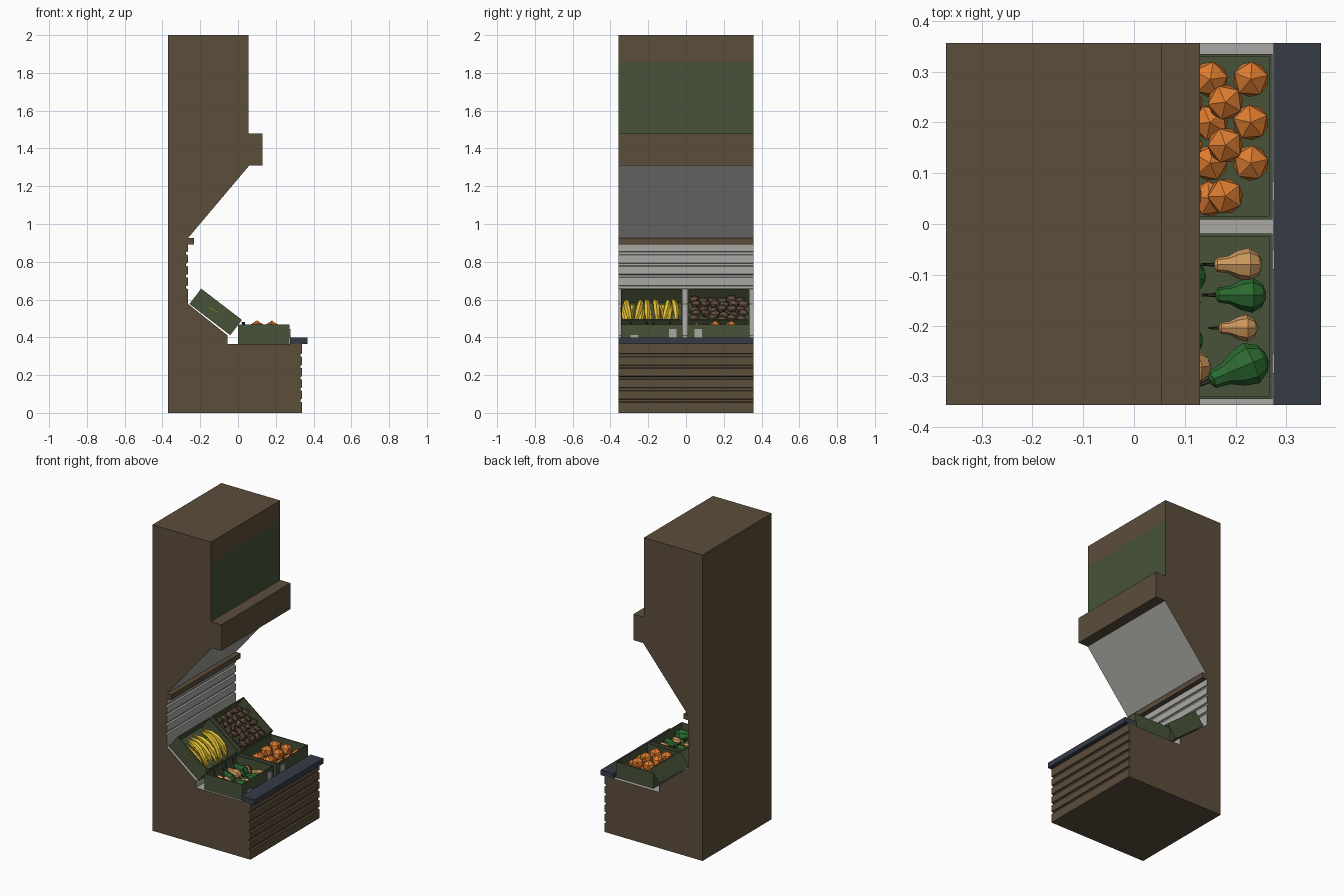
import bpy, bmesh, math, random
from mathutils import Matrix, Vector

if "Cube" in bpy.data.objects:
    bpy.data.objects.remove(bpy.data.objects["Cube"])

random.seed(4)


def material(name, r, g, b):
    m = bpy.data.materials.new(name)
    lin = [((c / 255 + 0.055) / 1.055) ** 2.4 for c in (r, g, b)]
    m.diffuse_color = (*lin, 1)
    m.use_nodes = True
    m.node_tree.nodes["Principled BSDF"].inputs["Base Color"].default_value = m.diffuse_color
    return m


BROWN = material("brown wood", 92, 77, 59)
GREEN = material("crate green", 71, 82, 56)
GREY = material("light grey", 170, 169, 165)
NAVY = material("navy counter", 54, 60, 70)
YELLOW = material("banana yellow", 232, 196, 52)
POTATO = material("potato brown", 98, 78, 62)
ORANGE = material("orange", 220, 124, 48)
LEAF = material("squash green", 44, 106, 48)
TAN = material("squash tan", 206, 152, 94)
STEM = material("dark stem", 58, 54, 40)


def finish(name, bm, *mats):
    bmesh.ops.recalc_face_normals(bm, faces=bm.faces)
    me = bpy.data.meshes.new(name)
    bm.to_mesh(me)
    bm.free()
    for m in mats:
        me.materials.append(m)
    ob = bpy.data.objects.new(name, me)
    bpy.context.collection.objects.link(ob)
    return ob


def box(name, lo, hi, mat):
    lo, hi = Vector(lo), Vector(hi)
    bm = bmesh.new()
    bmesh.ops.create_cube(bm, size=1, matrix=Matrix.Translation((lo + hi) / 2)
                          @ Matrix.Diagonal((*(hi - lo), 1)))
    return finish(name, bm, mat)


def tube(bm, points, radii, sides, mtx, mat=0):
    """Faceted tube through points lying in an xz plane."""
    pts, rings = [Vector(p) for p in points], []
    for i, (p, r) in enumerate(zip(pts, radii)):
        t = (pts[min(i + 1, len(pts) - 1)] - pts[max(i - 1, 0)]).normalized()
        u = t.cross(Vector((0, 1, 0))).normalized()
        v = t.cross(u)
        rings.append([bm.verts.new(mtx @ (p + r * (u * math.cos(a) + v * math.sin(a))))
                      for a in (2 * math.pi * k / sides for k in range(sides))])
    faces = [bm.faces.new(rings[0]), bm.faces.new(rings[-1])]
    for a, b in zip(rings, rings[1:]):
        for k in range(sides):
            j = (k + 1) % sides
            faces.append(bm.faces.new((a[k], a[j], b[j], b[k])))
    for f in faces:
        f.material_index = mat


def ball(bm, mtx, jitter=0.0):
    vs = bmesh.ops.create_icosphere(bm, subdivisions=1, radius=1)["verts"]
    for v in vs:
        v.co = mtx @ (v.co * (1 + random.uniform(-jitter, jitter)))


# Stand body: side profile; each entry is (x, z, material of the edge that follows)
W = 0.357
prof = [(-0.37, 0, 0), (-0.37, 2, 0), (0.055, 2, 0), (0.055, 1.86, 1), (0.055, 1.48, 0),
        (0.13, 1.48, 0), (0.13, 1.31, 0), (0.06, 1.31, 2), (-0.265, 0.925, 2)]


def grooves(x, z_list, mat):
    out = []
    for z in z_list:
        out += [(x, z + 0.009, mat), (x - 0.01, z + 0.006, mat),
                (x - 0.01, z - 0.006, mat), (x, z - 0.009, mat)]
    return out


prof += grooves(-0.265, [0.845 - 0.06 * i for i in range(5)][:4], 2)
prof += [(-0.265, 0.577, 2), (-0.055, 0.41, 2), (-0.055, 0.365, 2), (0.34, 0.365, 0)]
prof += grooves(0.34, [0.305 - 0.06 * i for i in range(5)], 0)
prof += [(0.34, 0, 0)]
bm = bmesh.new()
left = [bm.verts.new((x, -W, z)) for x, z, _ in prof]
right = [bm.verts.new((x, W, z)) for x, z, _ in prof]
bm.faces.new(left)
bm.faces.new(right)
for i, (_, _, m) in enumerate(prof):
    j = (i + 1) % len(prof)
    bm.faces.new((left[i], left[j], right[j], right[i])).material_index = m
finish("stand_body", bm, BROWN, GREEN, GREY)

box("wall_rail", (-0.27, -W, 0.892), (-0.232, W, 0.925), BROWN)
box("counter_edge", (0.275, -W, 0.364), (0.368, W, 0.398), NAVY)

# Crates: open boxes, two flat at the front and two tilted behind
L, H, CW = 0.272, 0.102, 0.326
LOW = Matrix.Translation((0.137, 0, 0.366))
TILT = Matrix.Translation((-0.149, 0, 0.494)) @ Matrix.Rotation(math.radians(37.5), 4, "Y")
SIDE = {"left": -0.182, "right": 0.172}


def crate(name, frame):
    bm = bmesh.new()
    bmesh.ops.create_cube(bm, size=1, matrix=Matrix.Translation((0, 0, H / 2))
                          @ Matrix.Diagonal((L, CW, H, 1)))
    top = max(bm.faces, key=lambda f: f.calc_center_median().z)
    bmesh.ops.inset_region(bm, faces=[top], thickness=0.009)
    bottom = bmesh.ops.extrude_discrete_faces(bm, faces=[top])["faces"][0]
    bmesh.ops.translate(bm, verts=bottom.verts, vec=(0, 0, 0.012 - H))
    bm.transform(frame)
    finish(name, bm, GREEN)


for side, y in SIDE.items():
    shift = Matrix.Translation((0, y, 0))
    crate("lower_crate_" + side, shift @ LOW)
    crate("upper_crate_" + side, shift @ TILT)

# Price tags on the lower crate fronts
for i, (y, z0, z1) in enumerate([(-0.07, 0.4, 0.445), (0.065, 0.4, 0.445), (-0.275, 0.398, 0.412)]):
    box(f"price_tag_{i}", (0.272, y - 0.02, z0), (0.277, y + 0.02, z1), GREY)

# Oranges: two layers of faceted balls
bm = bmesh.new()
spots = [(x, y, 0.412) for x in (0.07, 0.15, 0.23) for y in (0.05, 0.12, 0.2, 0.285)
         if (x, y) != (0.23, 0.05)]
spots += [(x, y, 0.45 - d) for x in (0.18, 0.1) for y, d in ((0.24, 0), (0.155, 0), (0.055, 0.012))]
for p in spots:
    ball(bm, Matrix.Translation(p) @ Matrix.Rotation(random.uniform(0, 1), 4, "Z")
         @ Matrix.Scale(0.039, 4))
finish("oranges", bm, ORANGE)

# Squashes: pear-shaped tubes with curved stems; x, y, z, yaw, pitch, size, colour
squashes = [(0.205, -0.08, 0.42, 0, 0.1, 1.0, 1), (0.21, -0.14, 0.42, 0, 0.1, 1.05, 0),
            (0.205, -0.205, 0.415, 0, 0.1, 0.8, 1), (0.205, -0.285, 0.42, 0.4, 0.1, 1.3, 0),
            (0.10, -0.285, 0.425, 0.1, 0.3, 1.1, 1), (0.09, -0.225, 0.425, -0.3, 0.4, 1.0, 0),
            (0.085, -0.16, 0.425, 0.2, 0.4, 1.0, 1), (0.09, -0.10, 0.425, -0.2, 0.3, 1.1, 0),
            (0.09, -0.05, 0.41, 0.1, 0.2, 0.8, 1)]
bm = bmesh.new()
for x, y, z, yaw, pitch, s, col in squashes:
    m = (Matrix.Translation((x, y, z)) @ Matrix.Rotation(yaw, 4, "Z")
         @ Matrix.Rotation(pitch, 4, "Y") @ Matrix.Scale(s, 4))
    xs = (-0.047, -0.042, -0.02, 0, 0.022, 0.04, 0.047)
    tube(bm, [(a, 0, 0) for a in xs], (0.006, 0.014, 0.017, 0.028, 0.033, 0.022, 0.008), 8, m, col)
    tube(bm, [(-0.045, 0, 0), (-0.065, 0, 0.008), (-0.075, 0, 0.03)],
         (0.004, 0.003, 0.003), 5, m, 2)
finish("squashes", bm, LEAF, TAN, STEM)

# Bananas: arched tapering tubes lying down the slope in two layers
bm = bmesh.new()
arc = [(0.1 * t, 0, 0.03 * (1 - t * t)) for t in (-1, -0.85, -0.5, 0, 0.5, 0.85, 1)]
rows = [(-0.135 + 0.038 * i, 0.03, 0.01) for i in range(8)]
rows += [(-0.12 + 0.048 * i, 0.05, -0.005) for i in range(6)]
for y, z, dx in rows:
    m = (Matrix.Translation((0, SIDE["left"], 0)) @ TILT @ Matrix.Translation((dx, y, z))
         @ Matrix.Rotation(random.uniform(-0.16, 0.16), 4, "Z")
         @ Matrix.Rotation(random.uniform(-0.7, 0.7), 4, "X"))
    tube(bm, arc, (0.005, 0.007, 0.016, 0.018, 0.016, 0.008, 0.004), 6, m)
finish("bananas", bm, YELLOW)

# Potatoes: lumpy flattened balls in a loose grid
bm = bmesh.new()
for i in range(6):
    for j in range(6):
        p = (-0.1 + 0.04 * i, -0.125 + 0.05 * j + 0.012 * (i % 2 - 0.5), random.uniform(0.042, 0.06))
        m = (Matrix.Translation((0, SIDE["right"], 0)) @ TILT @ Matrix.Translation(p)
             @ Matrix.Rotation(random.uniform(-0.5, 0.5), 4, "Z")
             @ Matrix.Diagonal((0.023, 0.031, 0.023, 1)))
        ball(bm, m, 0.1)
finish("potatoes", bm, POTATO)
